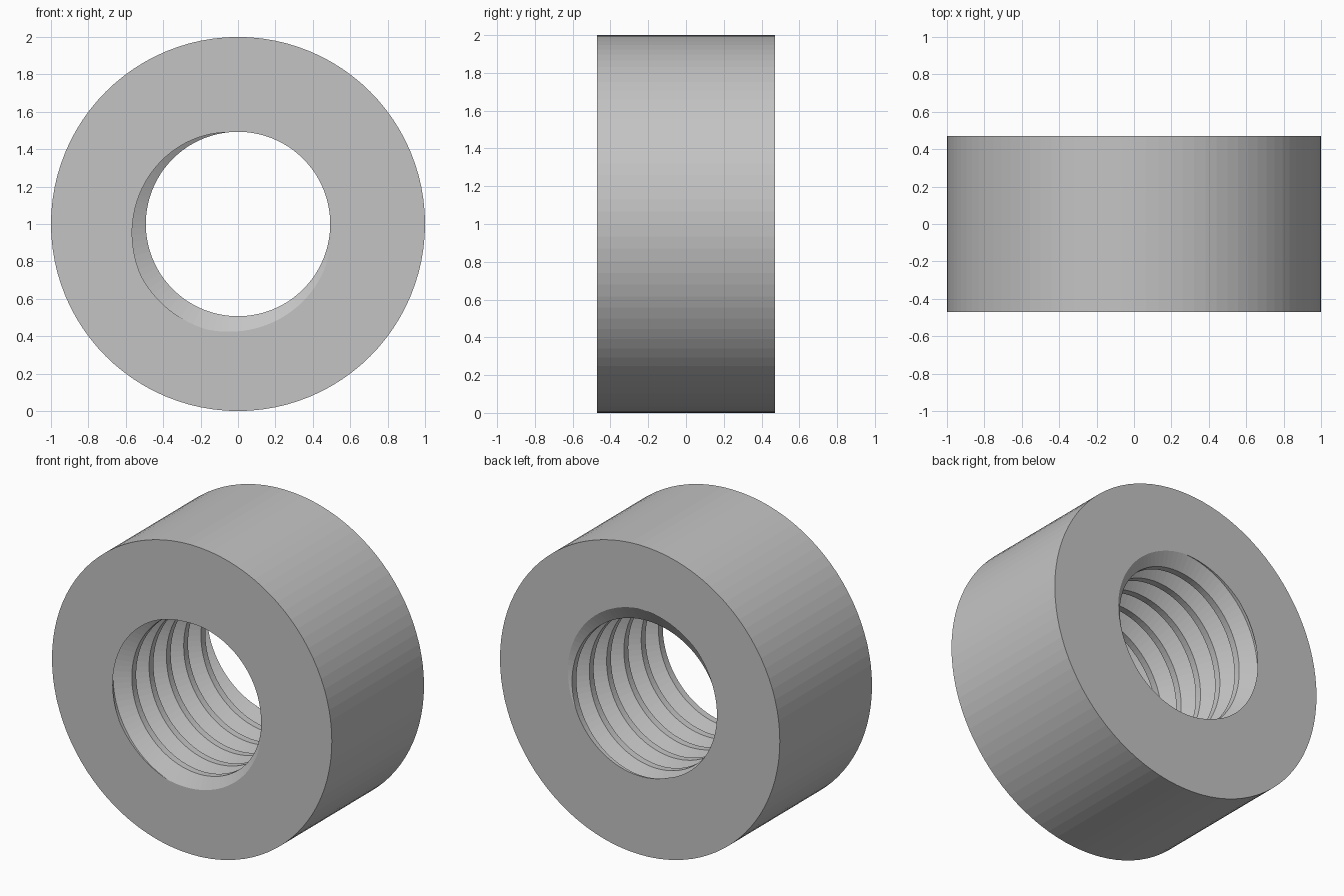
import bpy, bmesh, math
from mathutils import Vector

if "Cube" in bpy.data.objects:
    bpy.data.objects.remove(bpy.data.objects["Cube"])

SIDES = 96
R_OUT, HALF = 1.0, 8 / 17          # outer radius, half width
PITCH = 3 / 17                     # thread pitch
R_MINOR, R_MAJOR = 0.493, 0.588    # thread crest and root radii
START = math.radians(96)           # where the groove breaks into the front face

# one thread pitch: (fraction of pitch, radius)
PROFILE = [(0.0, R_MINOR), (0.3125, R_MAJOR), (0.4375, R_MAJOR), (0.75, R_MINOR)]


def polar(radius, angle, y):
    return Vector((radius * math.cos(angle), y, radius * math.sin(angle)))


bm = bmesh.new()

# threaded bore: helical strips, longer than the ring
columns = []
for i in range(SIDES + 1):
    t = i / SIDES
    angle = START + math.tau * t
    columns.append([bm.verts.new(polar(r, angle, -HALF + PITCH * (n + s - t)))
                    for n in range(-1, 8) for s, r in PROFILE])
for a, b in zip(columns, columns[1:]):
    for k in range(len(a) - 1):
        bm.faces.new((a[k], a[k + 1], b[k + 1], b[k]))
bmesh.ops.remove_doubles(bm, verts=bm.verts[:], dist=1e-5)

# trim the bore flush with both end faces
for side in (-1, 1):
    bmesh.ops.bisect_plane(bm, geom=bm.verts[:] + bm.edges[:] + bm.faces[:], dist=1e-5,
                           plane_co=(0, side * HALF, 0), plane_no=(0, side, 0),
                           clear_outer=True)

# outer wall
rings = [[bm.verts.new(polar(R_OUT, math.tau * i / SIDES, y)) for i in range(SIDES)]
         for y in (-HALF, HALF)]
for i in range(SIDES):
    j = (i + 1) % SIDES
    bm.faces.new((rings[0][i], rings[0][j], rings[1][j], rings[1][i]))

# flat end faces between the outer rim and the bore
for side in (-1, 1):
    rim = [e for e in bm.edges if len(e.link_faces) == 1
           and all(abs(v.co.y - side * HALF) < 1e-4 for v in e.verts)]
    bmesh.ops.triangle_fill(bm, edges=rim, use_beauty=True, normal=(0, side, 0))

bmesh.ops.recalc_face_normals(bm, faces=bm.faces[:])
bmesh.ops.translate(bm, verts=bm.verts[:], vec=(0, 0, R_OUT))

mesh = bpy.data.meshes.new("threaded_ring")
bm.to_mesh(mesh)
bm.free()
ring = bpy.data.objects.new("threaded_ring", mesh)
bpy.context.collection.objects.link(ring)

grey = bpy.data.materials.new("plain grey")
grey.diffuse_color = (0.55, 0.55, 0.55, 1)
grey.use_nodes = True
grey.node_tree.nodes["Principled BSDF"].inputs["Base Color"].default_value = grey.diffuse_color
mesh.materials.append(grey)
